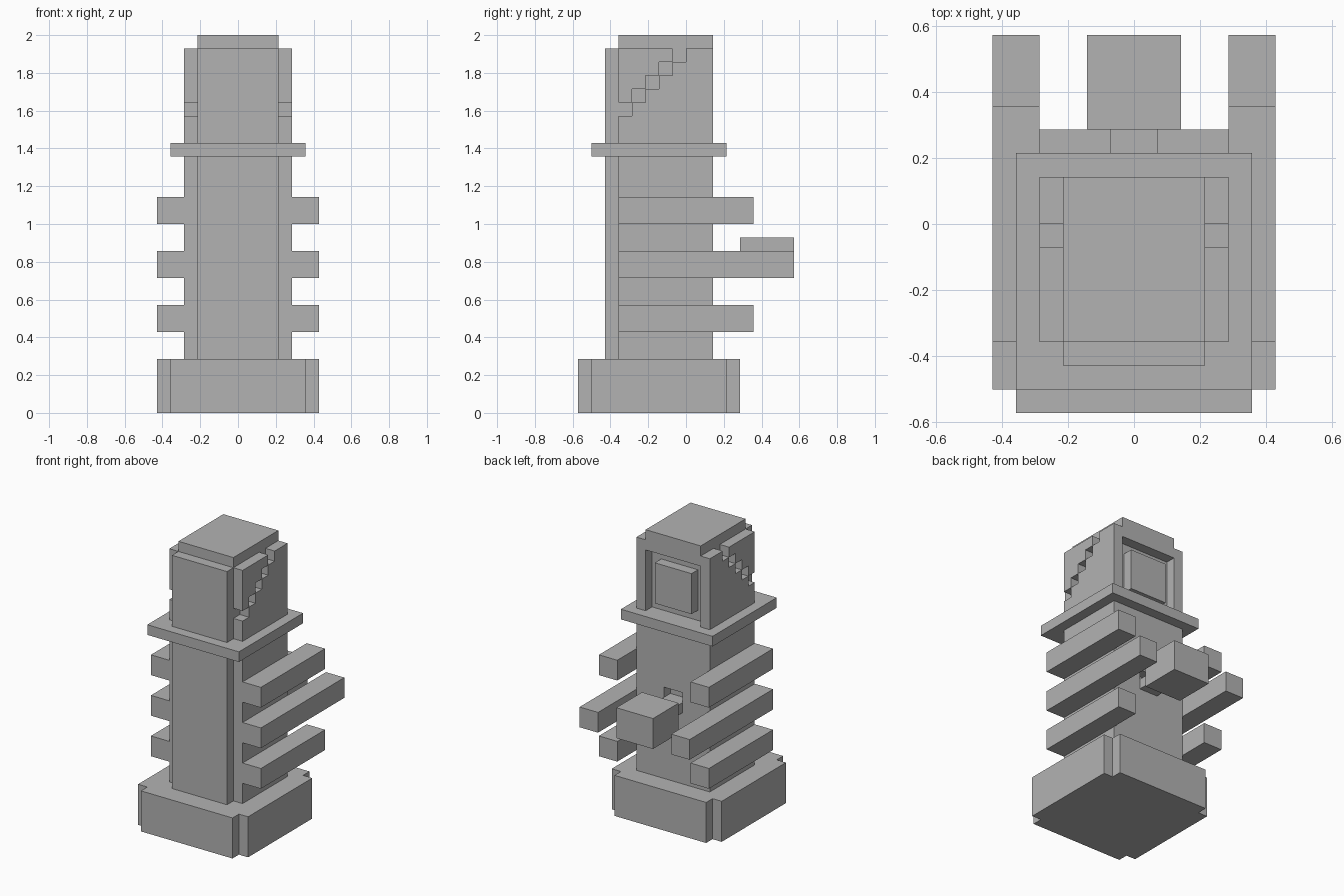
import bpy
import bmesh
from mathutils import Vector

U = 2 / 28  # one block unit

if "Cube" in bpy.data.objects:
    bpy.data.objects.remove(bpy.data.objects["Cube"], do_unlink=True)

stone = bpy.data.materials.new("stone grey")
stone.use_nodes = True
GREY = (0.45, 0.45, 0.45, 1)
stone.diffuse_color = GREY
stone.node_tree.nodes["Principled BSDF"].inputs["Base Color"].default_value = GREY


def prism(name, outline, low, high, axis="z"):
    """Extrude an outline along z (points are x, y) or along x (points are y, z)."""
    bm = bmesh.new()
    place = (lambda a, b: (a, b, low)) if axis == "z" else (lambda a, b: (low, a, b))
    face = bm.faces.new([bm.verts.new(Vector(place(a, b)) * U) for a, b in outline])
    grown = bmesh.ops.extrude_face_region(bm, geom=[face])["geom"]
    step = Vector((0, 0, high - low)) if axis == "z" else Vector((high - low, 0, 0))
    bmesh.ops.translate(bm, vec=step * U,
                        verts=[g for g in grown if isinstance(g, bmesh.types.BMVert)])
    bmesh.ops.recalc_face_normals(bm, faces=bm.faces)
    mesh = bpy.data.meshes.new(name)
    bm.to_mesh(mesh)
    bm.free()
    mesh.materials.append(stone)
    obj = bpy.data.objects.new(name, mesh)
    bpy.context.collection.objects.link(obj)
    return obj


def box(name, x, y, z):
    return prism(name, [(x[0], y[0]), (x[1], y[0]), (x[1], y[1]), (x[0], y[1])], *z)


def mirrored(half):
    """Complete a right-hand outline with its mirror image across x = 0."""
    return half + [(-x, y) for x, y in reversed(half)]


# Plinth with notched corners
prism("base", mirrored([(5, -8), (5, -7), (6, -7), (6, 3), (5, 3), (5, 4)]), 0, 4)

# Trunk with raised front panel and a slot in the back
trunk = prism("body", mirrored([(3, -6), (3, -5), (4, -5), (4, 2)]), 4, 19)
cutter = box("slot_cutter", (-1, 1), (1, 3), (12, 13))
cutter.hide_render = True
cut = trunk.modifiers.new("slot", "BOOLEAN")
cut.operation = "DIFFERENCE"
cut.solver = "EXACT"
cut.object = cutter
bpy.context.view_layer.objects.active = trunk
bpy.ops.object.modifier_apply(modifier=cut.name)
bpy.data.objects.remove(cutter, do_unlink=True)

# Rear block on its short peg
box("rear_peg", (-1, 1), (2, 4), (11, 12))
box("rear_block", (-2, 2), (4, 8), (10, 13))

# Collar and head
box("collar", (-5, 5), (-7, 3), (19, 20))
box("head_core", (-3, 3), (-6, 1), (20, 27))
box("back_lintel", (-3, 3), (1, 2), (26, 27))
box("back_panel", (-2, 2), (1, 2), (21, 25))
box("cap", (-3, 3), (-5, 2), (27, 28))

# Head sides, split by a stepped diagonal groove
lower = [(-5, 20), (2, 20), (2, 27)]
for y in range(-1, -6, -1):
    lower += [(y + 1, y + 28), (y + 1, y + 27)]
lower.append((-5, 22))
upper = [(-5, 27)]
for y in range(-5, -1):
    upper += [(y, y + 28), (y + 1, y + 28)]
upper.append((-1, 27))

for side, s in (("left", 1), ("right", -1)):
    prism(side + "_lower_cheek", lower, 3 * s, 4 * s, "x")
    prism(side + "_upper_cheek", upper, 3 * s, 4 * s, "x")
    # Three side bars, the middle one longer
    for level, z, end in (("lower", 6, 5), ("middle", 10, 8), ("upper", 14, 5)):
        box(f"{side}_{level}_bar", sorted((4 * s, 6 * s)), (-5, end), (z, z + 2))
